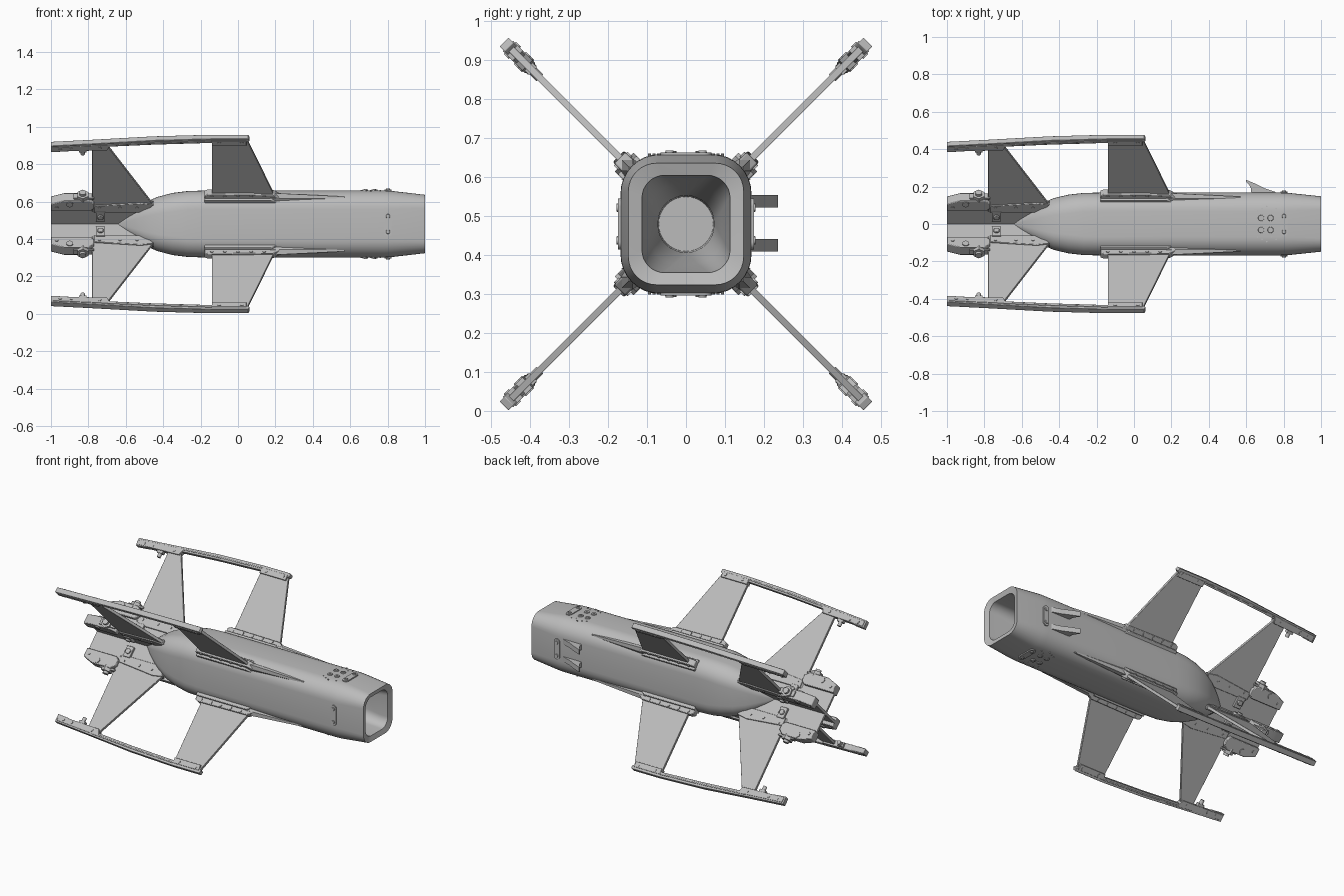
import bpy, bmesh, math
from mathutils import Matrix, Vector

if "Cube" in bpy.data.objects:
    bpy.data.objects.remove(bpy.data.objects["Cube"])

ZC = 0.48  # height of the long axis
grey = bpy.data.materials.new("airframe grey")
grey.use_nodes = True
grey.diffuse_color = (0.5, 0.5, 0.5, 1)
grey.node_tree.nodes["Principled BSDF"].inputs["Base Color"].default_value = (0.5, 0.5, 0.5, 1)


def finish(name, bm, turn=0.0, bevel=0.0, smooth=True):
    """Turn a bmesh drawn around the axis into a placed object."""
    bmesh.ops.recalc_face_normals(bm, faces=bm.faces)
    mesh = bpy.data.meshes.new(name)
    bm.to_mesh(mesh)
    bm.free()
    mesh.materials.append(grey)
    obj = bpy.data.objects.new(name, mesh)
    bpy.context.collection.objects.link(obj)
    obj.matrix_world = Matrix.Translation((0, 0, ZC)) @ Matrix.Rotation(turn, 4, 'X')
    if bevel:
        mod = obj.modifiers.new("edge", 'BEVEL')
        mod.width, mod.segments = bevel, 2
    if smooth:
        bpy.ops.object.select_all(action='DESELECT')
        obj.select_set(True)
        bpy.context.view_layer.objects.active = obj
        bpy.ops.object.shade_smooth_by_angle(angle=math.radians(35))
    return obj


def prism(bm, pts, t0, t1):
    """Side profile in x and radius, extruded across from t0 to t1."""
    low = [bm.verts.new((x, r, t0)) for x, r in pts]
    high = [bm.verts.new((x, r, t1)) for x, r in pts]
    bm.faces.new(low)
    bm.faces.new(high)
    for i in range(len(pts)):
        j = (i + 1) % len(pts)
        bm.faces.new((low[i], low[j], high[j], high[i]))


def box(bm, x0, x1, r0, r1, half):
    prism(bm, [(x0, r0), (x1, r0), (x1, r1), (x0, r1)], -half, half)


def disc(bm, x, r, t0, t1, radius, axis='t', sides=16, tip=None):
    """Cylinder across the plate (t) or along the radius (r)."""
    spin = Matrix.Identity(4) if axis == 't' else Matrix.Rotation(-math.pi / 2, 4, 'X')
    mid = (t0 + t1) / 2
    place = Vector((x, r, mid)) if axis == 't' else Vector((x, mid, r))
    bmesh.ops.create_cone(bm, cap_ends=True, segments=sides, radius1=radius,
                          radius2=radius if tip is None else tip, depth=t1 - t0,
                          matrix=Matrix.Translation(place) @ spin)


def section(x, hy, hz, rad, n=8):
    """Rounded rectangle across the axis."""
    ring = []
    for q, (sy, sz) in enumerate([(1, 1), (-1, 1), (-1, -1), (1, -1)]):
        for i in range(n + 1):
            a = (q + i / n) * math.pi / 2
            ring.append((x, sy * (hy - rad) + rad * math.cos(a), sz * (hz - rad) + rad * math.sin(a)))
    return ring


# Fuselage: tapered tail, square tube, lip, and duct narrowing to a round face
stations = [(-0.64, .012, .012, .01), (-0.6, .045, .047, .035), (-0.55, .08, .085, .06),
            (-0.5, .108, .115, .075), (-0.43, .138, .145, .09), (-0.35, .157, .166, .1),
            (-0.27, .166, .176, .1), (-0.18, .168, .179, .1), (0.78, .168, .179, .1),
            (0.82, .167, .177, .098), (1.0, .148, .156, .072), (0.99, .113, .125, .058),
            (0.94, .108, .12, .056), (0.8, .092, .1, .065), (0.62, .072, .073, .07),
            (0.55, .07, .07, .0695)]
bm = bmesh.new()
rings = [[bm.verts.new(p) for p in section(*s)] for s in stations]
for a, b in zip(rings, rings[1:]):
    for i in range(len(a)):
        j = (i + 1) % len(a)
        bm.faces.new((a[i], a[j], b[j], b[i]))
bm.faces.new(rings[0])
bm.faces.new(rings[-1])
finish("fuselage", bm)

# Four diagonal wing groups
for k, corner in enumerate(["back_upper", "front_upper", "front_lower", "back_lower"]):
    turn = math.radians(45 + 90 * k)

    # Forward wing, aft wing and the central cross plate
    bm = bmesh.new()
    prism(bm, [(-.14, .15), (.21, .15), (.19, .235), (.05, .635), (-.14, .64)], -.009, .009)
    finish(corner + "_forward_wing", bm, turn, .002)
    bm = bmesh.new()
    prism(bm, [(-.78, .1), (-.42, .1), (-.47, .18), (-.7, .6), (-.78, .6)], -.009, .009)
    finish(corner + "_aft_wing", bm, turn, .002)
    bm = bmesh.new()
    box(bm, -1, -.45, 0, .15, .008)
    finish(corner + "_tail_plate", bm, turn)

    # Tip rail with raised side strips, end bolts and a rear peg
    bm = bmesh.new()
    prism(bm, [(-1, .557), (-.93, .563), (-.76, .595), (-.45, .615), (-.14, .628), (.045, .63),
               (.062, .642), (.055, .66), (-.14, .66), (-.45, .648), (-.78, .622), (-1, .606)],
          -.016, .016)
    finish(corner + "_tip_rail", bm, turn, .002)
    bm = bmesh.new()
    box(bm, -.14, .045, .61, .645, .019)
    prism(bm, [(-.99, .565), (-.7, .575), (-.68, .618), (-.99, .598)], -.019, .019)
    prism(bm, [(-.73, .617), (-.45, .634), (-.14, .647), (-.14, .639), (-.45, .626), (-.73, .608)],
          -.019, .019)
    finish(corner + "_rail_strips", bm, turn, .002)
    bm = bmesh.new()
    for x, r in [(-.1, .63), (.02, .63), (-.74, .594), (-.95, .582), (-.89, .585)]:
        disc(bm, x, r, -.022, .022, .009)
    disc(bm, -.83, 0, .53, .58, .012, 'r')
    box(bm, -.85, -.81, .555, .58, .014)
    finish(corner + "_rail_bolts", bm, turn)

    # Forward root bracket with bolts and long tapered strake
    bm = bmesh.new()
    prism(bm, [(-.18, .17), (.24, .17), (.18, .214), (-.18, .214)], -.034, .034)
    prism(bm, [(-.18, .17), (.28, .17), (.19, .24), (-.16, .245), (-.18, .235)], -.02, .02)
    finish(corner + "_root_bracket", bm, turn, .004)
    bm = bmesh.new()
    for i in range(5):
        disc(bm, -.14 + .07 * i, .228, -.025, .025, .009)
    finish(corner + "_bracket_bolts", bm, turn)
    bm = bmesh.new()
    wide = [bm.verts.new((.17, r, t)) for r, t in [(.18, -.03), (.215, -.022), (.235, 0),
                                                   (.215, .022), (.18, .03)]]
    thin = [bm.verts.new((.57, r, t)) for r, t in [(.18, -.009), (.2, -.007), (.207, 0),
                                                   (.2, .007), (.18, .009)]]
    for i in range(5):
        j = (i + 1) % 5
        bm.faces.new((wide[i], wide[j], thin[j], thin[i]))
    bm.faces.new(wide)
    bm.faces.new(thin)
    finish(corner + "_strake", bm, turn)

    # Aft root bracket
    bm = bmesh.new()
    prism(bm, [(-.77, .1), (-.5, .1), (-.45, .16), (-.52, .172), (-.77, .15)], -.016, .016)
    finish(corner + "_aft_bracket", bm, turn, .003)
    bm = bmesh.new()
    for x in (-.74, -.63, -.54):
        disc(bm, x, .137, -.02, .02, .008)
    finish(corner + "_aft_bolts", bm, turn)

    # Tail actuator: housing, pivot nut, arm and link rod
    bm = bmesh.new()
    prism(bm, [(-1, .125), (-.79, .125), (-.77, .145), (-.77, .18), (-.8, .205), (-.93, .205),
               (-1, .18)], -.03, .03)
    finish(corner + "_actuator", bm, turn, .004)
    bm = bmesh.new()
    disc(bm, -.83, 0, .19, .225, .034, 'r', 6)
    disc(bm, -.83, 0, .22, .24, .018, 'r')
    disc(bm, -.9, .18, -.036, .036, .018)
    disc(bm, -.97, .155, -.035, .035, .009)
    finish(corner + "_pivot_nut", bm, turn)
    bm = bmesh.new()
    box(bm, -.88, -.77, .2, .213, .018)
    box(bm, -.76, -.71, .04, .11, .022)
    disc(bm, -.735, .075, -.032, .032, .016)
    finish(corner + "_link_arm", bm, turn, .003)

# Slot plate with two studs on each side of the nose
for k, side in enumerate(["back", "top", "front", "bottom"]):
    turn = math.pi / 2 * k
    reach = .168 if k % 2 == 0 else .178
    bm = bmesh.new()
    box(bm, .782, .822, reach - .01, reach + .006, .046)
    for s in (-1, 1):
        disc(bm, .802, s * .046, reach - .01, reach + .006, .02, 'r')
        disc(bm, .802, s * .042, reach, reach + .011, .013, 'r', 12, .01)
    finish(side + "_slot_plate", bm, turn)

# Ringed ports and rivets on top and bottom
for side, turn in (("top", math.pi / 2), ("bottom", -math.pi / 2)):
    bm = bmesh.new()
    for x in (.68, .73):
        for t in (-.032, .032):
            disc(bm, x, t, .17, .184, .019, 'r', 20, .015)
            disc(bm, x, t, .18, .187, .007, 'r', 10)
    for i in range(5):
        for s in (-1, 1):
            disc(bm, .66 + .025 * i, s * (.07 + .012 * (i % 3)), .17, .181, .004, 'r', 8)
    finish(side + "_ports", bm, turn)

# Pair of curved hooks on the back
for name, z in (("upper_hook", .058), ("lower_hook", -.055)):
    bm = bmesh.new()
    prism(bm, [(.77, .16), (.755, .172), (.7, .19), (.65, .215), (.6, .236), (.598, .228),
               (.615, .21), (.625, .19), (.628, .16)], z - .016, z + .016)
    finish(name, bm)
